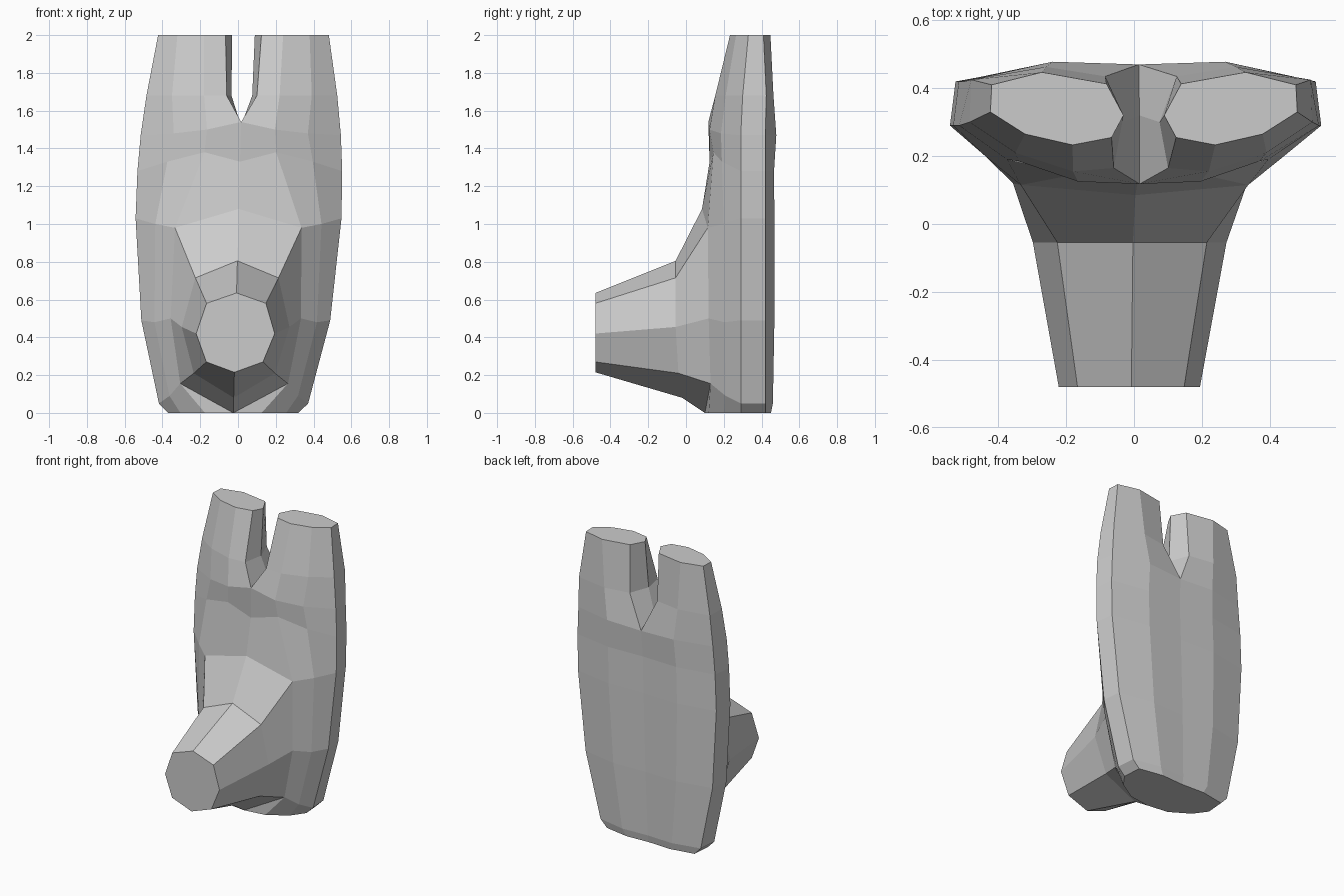
import bpy, bmesh
from mathutils import Vector

if "Cube" in bpy.data.objects:
    bpy.data.objects.remove(bpy.data.objects["Cube"])

bm = bmesh.new()


def row(points):
    return [bm.verts.new(p) for p in points]


def loft(a, b, closed=False):
    n = len(a)
    for i in range(n if closed else n - 1):
        j = (i + 1) % n
        bm.faces.new((a[i], a[j], b[j], b[i]))


def half_ring(front, width, z, back, zb=None):
    """Three front points, then side, rear corner, back and back centre."""
    zb = z if zb is None else zb
    return row(front + [(width, 0.29, z), (width * 0.97, 0.42, z),
                        (width * 0.48, back, z), (0, back - 0.008, zb)])


# Trunk: right half, sections from floor to fork
r0 = half_ring([(0, .10, 0), (.15, .12, 0), (.28, .20, 0)], .345, 0, .45)
r1 = half_ring([(0, .10, .1), (.285, .13, .155), (.34, .21, .09)], .395, .05, .46)
r2 = half_ring([(0, .10, .5), (.345, .12, .50), (.43, .205, .48)], .50, .49, .468)
r3 = half_ring([(0, .085, 1.08), (.335, .115, .98), (.44, .20, 1.0)], .545, 1.03, .468)
r4 = half_ring([(0, .125, 1.33), (.19, .145, 1.38), (.385, .19, 1.33)], .542, 1.28, .466)
r5 = half_ring([(0, .118, 1.54), (.18, .125, 1.50), (.355, .185, 1.48)], .53, 1.47, .478, 1.46)

# Front faces between r0 and r3 stay open for the snout
bm.faces.new((r0[0], r0[1], r1[1]))
for a, b in ((r0, r1), (r1, r2), (r2, r3)):
    loft(a[1:], b[1:])
loft(r3, r4)
loft(r4, r5)
bm.faces.new(r0)

# Prong: closed sections rising from the fork
crotch = bm.verts.new((0, .32, 1.52))
p1 = row([(x, y, 1.68) for x, y in
          [(.08, .165), (.20, .155), (.37, .21), (.505, .30),
           (.50, .425), (.28, .463), (.105, .435), (.055, .30)]])
p2 = row([(x, y, 2.0) for x, y in
          [(.095, .255), (.21, .233), (.35, .265), (.452, .33),
           (.448, .41), (.30, .447), (.11, .413), (.06, .32)]])
loft(r5 + [crotch], p1, True)
loft(p1, p2, True)
bm.faces.new(p2)

# Snout: half octagons from the trunk opening to the blunt tip
opening = [r0[0], r1[1], r2[1], r3[1], r3[0]]
root = row([(0, -.02, .08), (.215, -.04, .21), (.285, -.055, .455),
            (.22, -.055, .715), (0, -.055, .805)])
tip = row([(0, -.48, .215), (.15, -.48, .27), (.208, -.48, .42),
           (.157, -.48, .58), (0, -.48, .635)])
loft(opening, root)
loft(root, tip)
bm.faces.new(tip)

# Drop unused centre points, mirror, then lean slightly sideways
bmesh.ops.delete(bm, geom=[v for v in bm.verts if not v.link_faces], context='VERTS')
bmesh.ops.mirror(bm, geom=bm.verts[:] + bm.edges[:] + bm.faces[:],
                 axis='X', merge_dist=0.0005)
bmesh.ops.remove_doubles(bm, verts=bm.verts[:], dist=0.0005)
for v in bm.verts:
    v.co.x += -0.025 + 0.027 * v.co.z
bmesh.ops.recalc_face_normals(bm, faces=bm.faces[:])

mesh = bpy.data.meshes.new("forked_trunk_with_snout")
bm.to_mesh(mesh)
bm.free()
bpy.context.collection.objects.link(bpy.data.objects.new("forked_trunk_with_snout", mesh))
